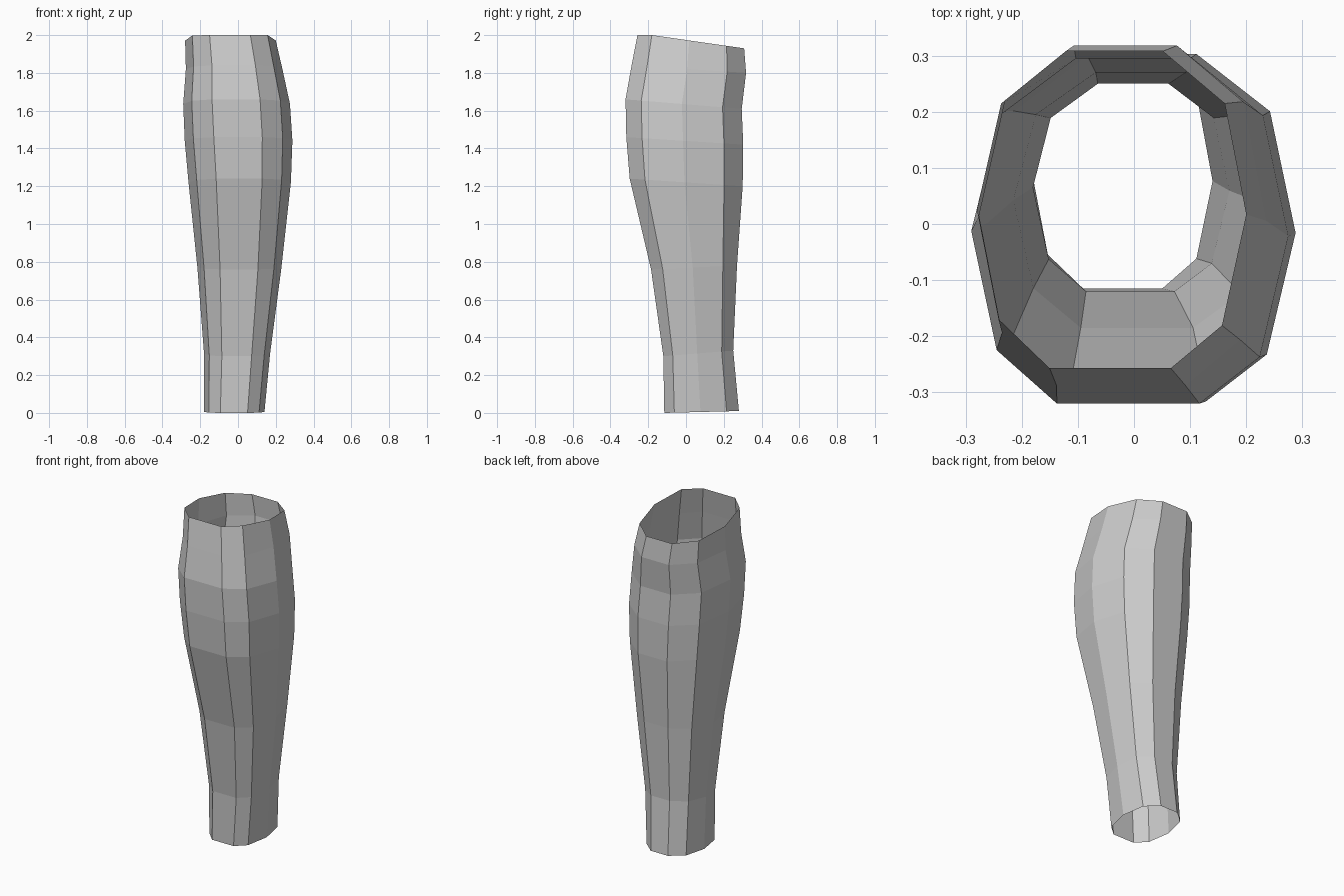
import bpy, bmesh

# Ten-sided cross-section in half-widths, anticlockwise from the front left corner
SECTION = [(-0.46, -1), (0.44, -1), (0.82, -0.73), (1, -0.03), (0.84, 0.67),
           (0.38, 1), (-0.34, 1), (-0.82, 0.67), (-1, 0.0), (-0.84, -0.69)]

# Rings: x min, x max, y min, y max, z at front, z at back
RINGS = [(-0.18, 0.14, -0.115, 0.28, 0.0, 0.01),
         (-0.18, 0.17, -0.12, 0.25, 0.30, 0.33),
         (-0.215, 0.23, -0.185, 0.27, 0.76, 0.78),
         (-0.262, 0.28, -0.298, 0.30, 1.24, 1.20),
         (-0.282, 0.288, -0.316, 0.303, 1.46, 1.42),
         (-0.29, 0.275, -0.32, 0.295, 1.66, 1.61),
         (-0.276, 0.235, -0.288, 0.318, 1.84, 1.80),
         (-0.28, 0.20, -0.257, 0.308, 2.0, 1.93)]


def ring_points(x0, x1, y0, y1, zf, zb):
    for u, v in SECTION:
        t = max(0, (v + 0.73) / 1.73) if zf == 2.0 else (v + 1) / 2
        yield ((x0 + x1) / 2 + u * (x1 - x0) / 2,
               (y0 + y1) / 2 + v * (y1 - y0) / 2,
               zf + (zb - zf) * t)


# Open-ended lower leg tube, lofted through the rings
bm = bmesh.new()
loops = [[bm.verts.new(p) for p in ring_points(*r)] for r in RINGS]
n = len(SECTION)
for a, b in zip(loops, loops[1:]):
    for i in range(n):
        j = (i + 1) % n
        bm.faces.new((a[i], a[j], b[j], b[i]))
mesh = bpy.data.meshes.new("lower_leg_sleeve")
bm.to_mesh(mesh)
bm.free()
bpy.context.collection.objects.link(bpy.data.objects.new("lower_leg_sleeve", mesh))
